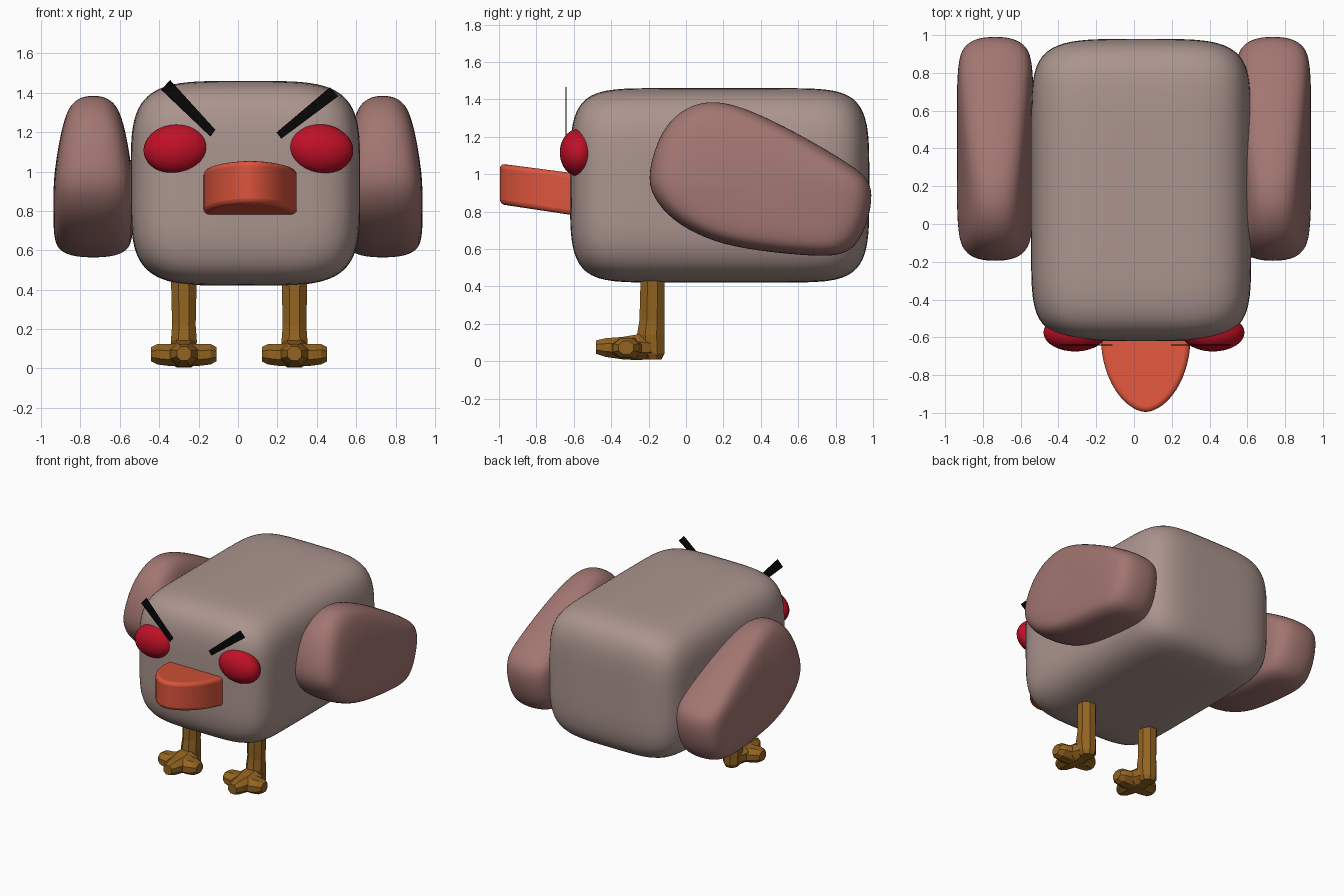
import bpy, bmesh, math
from mathutils import Vector, Matrix

default = bpy.data.objects.get("Cube")
if default:
    bpy.data.objects.remove(default, do_unlink=True)


def material(name, r, g, b):
    m = bpy.data.materials.new(name)
    m.use_nodes = True
    m.diffuse_color = (r, g, b, 1)
    bsdf = next(n for n in m.node_tree.nodes if n.type == 'BSDF_PRINCIPLED')
    bsdf.inputs["Base Color"].default_value = (r, g, b, 1)
    bsdf.inputs["Roughness"].default_value = 0.7
    return m


TAUPE = material("taupe", 0.41, 0.30, 0.27)
MAUVE = material("mauve", 0.36, 0.18, 0.165)
RED = material("crimson", 0.53, 0.005, 0.02)
ORANGE = material("orange", 0.72, 0.09, 0.045)
BROWN = material("brown", 0.29, 0.125, 0.015)
BLACK = material("black", 0.002, 0.002, 0.002)


def finish(bm, name, mat, smooth=None):
    bmesh.ops.recalc_face_normals(bm, faces=bm.faces)
    me = bpy.data.meshes.new(name)
    bm.to_mesh(me)
    bm.free()
    me.materials.append(mat)
    ob = bpy.data.objects.new(name, me)
    bpy.context.collection.objects.link(ob)
    if smooth:
        bpy.ops.object.select_all(action='DESELECT')
        ob.select_set(True)
        bpy.context.view_layer.objects.active = ob
        bpy.ops.object.shade_smooth_by_angle(angle=math.radians(smooth))
    return ob


def loft(bm, rings):
    """Skin a list of equal-length point rings and cap both ends."""
    loops = [[bm.verts.new(p) for p in ring] for ring in rings]
    n = len(loops[0])
    for a, b in zip(loops, loops[1:]):
        for i in range(n):
            bm.faces.new((a[i], a[(i + 1) % n], b[(i + 1) % n], b[i]))
    bm.faces.new(loops[0])
    bm.faces.new(loops[-1])


# Body: cube grid pushed out to a rounded box, flatter at front and back
def push_out(p):
    lo, hi = 0.5, 1.01
    for _ in range(25):
        t = (lo + hi) / 2
        v = abs(p.x * t) ** 4.3 + abs(p.z * t) ** 4.3 + abs(p.y * t) ** 8
        lo, hi = (t, hi) if v < 1 else (lo, t)
    return p * lo


bm = bmesh.new()
bmesh.ops.create_cube(bm, size=2)
bmesh.ops.subdivide_edges(bm, edges=bm.edges[:], cuts=27, use_grid_fill=True)
for v in bm.verts:
    q = push_out(v.co)
    v.co = Vector((0.038 + q.x * 0.583, 0.18 + q.y * 0.8, 0.94 + q.z * 0.52))
finish(bm, "body", TAUPE, 60)

# Wings: teardrop slab with a rounded rim, thinner toward the top
OUTLINE = [(-.21, 1.0), (-.13, 1.25), (0, 1.36), (.13, 1.395), (.3, 1.365),
           (.6, 1.22), (.9, 1.04), (.98, .97), (1.0, .87), (.96, .7),
           (.89, .595), (.8, .56), (.62, .565), (.3, .6), (.1, .655),
           (-.08, .755), (-.18, .88)]
LAYERS = [(-.205, .4), (-.2, .78), (-.17, .92), (-.1, .99), (0, 1.005),
          (.1, .99), (.17, .92), (.2, .78), (.205, .4)]


def wing_ring(side, dx, s):
    ring = []
    for y, z in OUTLINE:
        y, z = 0.38 + (y - 0.38) * s, 0.95 + (z - 0.95) * s
        taper = 1 - 1.5 * max(0, z - 0.85) ** 2
        ring.append((side * (0.735 + dx * taper), y, z))
    return ring


for name, side in (("right_wing", -1), ("left_wing", 1)):
    bm = bmesh.new()
    loft(bm, [wing_ring(side, dx, s) for dx, s in LAYERS])
    wing = finish(bm, name, MAUVE, 180)
    wing.modifiers.new("smooth", 'SUBSURF').levels = 2
    wing.modifiers["smooth"].render_levels = 2

# Eyes: flattened, slightly tilted ellipsoids
for name, x, side in (("right_eye", -.312, -1), ("left_eye", .418, 1)):
    bm = bmesh.new()
    bmesh.ops.create_uvsphere(bm, u_segments=32, v_segments=20, radius=1)
    bm.transform(Matrix.Translation((x, -0.575, 1.115))
                 @ Matrix.Rotation(math.radians(-side * -6), 4, 'Y')
                 @ Matrix.Diagonal((0.168, 0.1, 0.126, 1)))
    finish(bm, name, RED, 180)

# Beak: rounded wedge, rising slightly toward the tip
STEPS = 14
half = []
for i in range(STEPS + 1):
    t = math.sin(i / STEPS * math.pi / 2)
    half.append((0.237 * max(0, 1 - t * t) ** 0.56, -0.6 - 0.395 * t))
half = [(0.237, -0.52)] + half
outline = half + [(-w, y) for w, y in reversed(half[:-1])]
bm = bmesh.new()
loft(bm, [[(0.062 + w, y, base - rise * (y + 0.6)) for w, y in outline]
          for base, rise in ((0.78, 0.15), (1.005, 0.13))])
beak = finish(bm, "beak", ORANGE, 50)
bevel = beak.modifiers.new("soft_edges", 'BEVEL')
bevel.width = 0.025
bevel.segments = 3
bevel.angle_limit = math.radians(50)

# Brows: thin slanted plates in front of the face
BROWS = {"right_brow": [(-.39, 1.415), (-.345, 1.465), (-.115, 1.212), (-.14, 1.177)],
         "left_brow": [(.195, 1.198), (.22, 1.167), (.51, 1.383), (.467, 1.428)]}
for name, quad in BROWS.items():
    bm = bmesh.new()
    loft(bm, [[(x, y, z) for x, z in quad] for y in (-0.643, -0.638)])
    finish(bm, name, BLACK)


# Legs and feet: faceted eight-sided limbs
def limb(bm, axis, sections):
    """Sections are (centre, half width, half height) along the given axis."""
    rings = []
    for c, a, b in sections:
        ring = []
        for k in range(8):
            ang = math.radians(22.5 + 45 * k)
            u, v = a * math.cos(ang) * 1.08, b * math.sin(ang) * 1.08
            off = {'X': (0, u, v), 'Y': (u, 0, v), 'Z': (u, v, 0)}[axis]
            ring.append(Vector(c) + Vector(off))
        rings.append(ring)
    loft(bm, rings)


for name, x in (("right_leg", -.275), ("left_leg", .287)):
    bm = bmesh.new()
    limb(bm, 'Z', [((x, -.175, .01), .045, .045), ((x, -.18, .04), .062, .065),
                   ((x, -.188, .14), .066, .074), ((x, -.182, .22), .06, .067),
                   ((x, -.178, .48), .066, .064)])
    # front toe
    limb(bm, 'Y', [((x, -.15, .07), .05, .05), ((x, -.25, .075), .09, .07),
                   ((x, -.34, .07), .085, .06), ((x, -.43, .073), .06, .05),
                   ((x, -.48, .075), .036, .036)])
    # side toes
    for s in (-1, 1):
        limb(bm, 'X', [((x, -.3, .07), .1, .06),
                       ((x + s * .08, -.315, .068), .08, .055),
                       ((x + s * .135, -.32, .072), .065, .052),
                       ((x + s * .166, -.32, .072), .04, .036)])
    finish(bm, name, BROWN)
